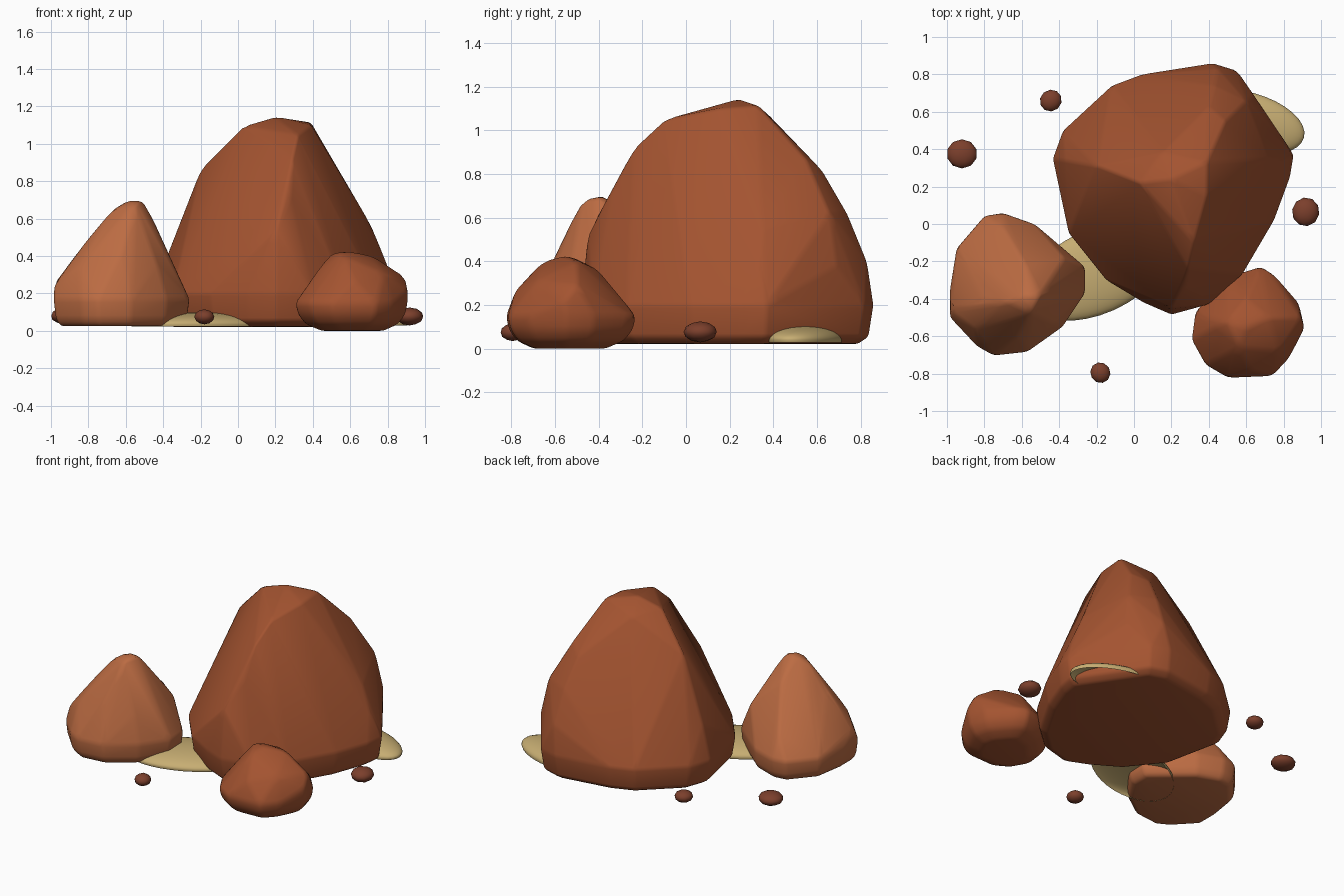
import bpy, bmesh, math


def material(name, rgb):
    m = bpy.data.materials.new(name)
    m.diffuse_color = (*rgb, 1)
    return m


RUST = material("rust_stone", (0.37, 0.088, 0.030))
LIGHT = material("light_rust_stone", (0.50, 0.148, 0.055))
DARK = material("dark_stone", (0.20, 0.05, 0.025))
SAND = material("sand", (0.57, 0.42, 0.17))


def finish(ob, mat, angle=60):
    ob.data.materials.append(mat)
    bpy.ops.object.select_all(action='DESELECT')
    ob.select_set(True)
    bpy.context.view_layer.objects.active = ob
    bpy.ops.object.shade_smooth_by_angle(angle=math.radians(angle))


def rock(name, mat, rim, rim_z, base, crown, bevel):
    """Convex boulder: rounded base rings (scale, z), widest rim, then crown points."""
    cx = sum(p[0] for p in rim) / len(rim)
    cy = sum(p[1] for p in rim) / len(rim)
    pts = [(x, y, rim_z) for x, y in rim] + crown
    for k, z in base:
        pts += [(cx + (x - cx) * k, cy + (y - cy) * k, z) for x, y in rim]
    bm = bmesh.new()
    for p in pts:
        bm.verts.new(p)
    res = bmesh.ops.convex_hull(bm, input=bm.verts)
    junk = set(res["geom_interior"]) | set(res["geom_unused"])
    bmesh.ops.delete(bm, geom=[v for v in junk if isinstance(v, bmesh.types.BMVert)],
                     context='VERTS')
    bmesh.ops.dissolve_limit(bm, angle_limit=math.radians(4), verts=bm.verts, edges=bm.edges)
    bmesh.ops.recalc_face_normals(bm, faces=bm.faces)
    me = bpy.data.meshes.new(name)
    bm.to_mesh(me)
    bm.free()
    ob = bpy.data.objects.new(name, me)
    bpy.context.collection.objects.link(ob)
    finish(ob, mat)
    mod = ob.modifiers.new("soft_edges", 'BEVEL')
    mod.limit_method = 'NONE'
    mod.width = bevel
    mod.segments = 2


def sand_patch(name, loc, size, turn):
    """Shallow open dome of sand."""
    bpy.ops.mesh.primitive_uv_sphere_add(segments=32, ring_count=16, radius=1, location=loc,
                                         rotation=(0, 0, math.radians(turn)))
    ob = bpy.context.object
    ob.name = name
    ob.scale = size
    bm = bmesh.new()
    bm.from_mesh(ob.data)
    bmesh.ops.delete(bm, geom=[v for v in bm.verts if v.co.z < -0.25], context='VERTS')
    bm.to_mesh(ob.data)
    bm.free()
    finish(ob, SAND)


# Large boulder
rock("large_boulder", RUST,
     [(0.42, 0.86), (0.55, 0.82), (0.63, 0.71), (0.855, 0.37), (0.835, 0.25), (0.75, 0.02),
      (0.58, -0.27), (0.40, -0.43), (0.20, -0.485), (0.05, -0.42), (-0.15, -0.30),
      (-0.35, -0.05), (-0.435, 0.35), (-0.38, 0.50), (-0.12, 0.74), (0.04, 0.80)],
     0.20, [(0.965, 0.055), (0.89, 0.022)],
     [(0.20, 0.24, 1.145), (0.39, 0.33, 1.115), (0.39, 0.15, 1.10), (0.03, 0.22, 1.095),
      (0.32, -0.10, 1.05), (0.29, -0.24, 0.92), (0.28, -0.34, 0.71), (0.20, -0.45, 0.53),
      (0.15, 0.38, 1.07), (0.40, 0.63, 0.81), (0.43, 0.74, 0.62), (0.45, 0.83, 0.40),
      (-0.20, 0.31, 0.865), (-0.37, 0.34, 0.43), (0.49, 0.55, 0.87), (0.60, 0.66, 0.62),
      (0.64, 0.69, 0.38), (0.60, 0.40, 0.74), (0.72, 0.35, 0.55), (0.79, 0.33, 0.37)],
     0.03)

# Pointed boulder on the left
rock("left_boulder", LIGHT,
     [(-0.80, 0.045), (-0.70, 0.06), (-0.53, 0.0), (-0.42, -0.10), (-0.26, -0.23),
      (-0.26, -0.37), (-0.38, -0.55), (-0.57, -0.685), (-0.75, -0.705), (-0.84, -0.655),
      (-0.985, -0.50), (-0.985, -0.35), (-0.95, -0.13)],
     0.17, [(0.965, 0.065), (0.89, 0.025)],
     [(-0.59, -0.38, 0.70), (-0.50, -0.38, 0.695), (-0.55, -0.48, 0.68),
      (-0.68, -0.42, 0.645), (-0.81, -0.40, 0.48), (-0.98, -0.46, 0.26),
      (-0.62, -0.60, 0.43), (-0.37, -0.18, 0.38), (-0.46, -0.36, 0.61),
      (-0.36, -0.38, 0.40), (-0.70, -0.02, 0.31), (-0.58, -0.22, 0.57),
      (-0.85, -0.56, 0.34), (-0.43, -0.53, 0.35)],
     0.02)

# Low boulder at front right
rock("right_boulder", RUST,
     [(0.68, -0.225), (0.75, -0.27), (0.88, -0.42), (0.91, -0.55), (0.83, -0.72),
      (0.74, -0.815), (0.50, -0.825), (0.38, -0.755), (0.305, -0.62), (0.325, -0.47),
      (0.50, -0.28)],
     0.15, [(0.95, 0.085), (0.82, 0.035), (0.55, 0.0)],
     [(0.50, -0.52, 0.42), (0.60, -0.56, 0.425), (0.72, -0.50, 0.405), (0.56, -0.66, 0.40),
      (0.43, -0.55, 0.33), (0.895, -0.50, 0.29), (0.91, -0.56, 0.22), (0.62, -0.78, 0.27),
      (0.60, -0.40, 0.36), (0.78, -0.68, 0.31)],
     0.02)

# Sand patches tucked under the rocks
sand_patch("front_sand_patch", (-0.20, -0.255, 0.035), (0.40, 0.225, 0.065), 24)
sand_patch("back_sand_patch", (0.60, 0.545, 0.042), (0.32, 0.16, 0.065), -15)

# Scattered pebbles
for i, (x, y, z, r, h) in enumerate([(-0.92, 0.375, 0.08, 0.082, 0.045),
                                     (-0.445, 0.66, 0.075, 0.06, 0.04),
                                     (0.918, 0.065, 0.077, 0.077, 0.048),
                                     (-0.18, -0.795, 0.075, 0.056, 0.04)]):
    bpy.ops.mesh.primitive_ico_sphere_add(subdivisions=2, radius=1, location=(x, y, z),
                                          rotation=(0, 0, 0.7 * i))
    bpy.context.object.name = f"pebble_{i + 1}"
    bpy.context.object.scale = (r, r * 0.95, h)
    finish(bpy.context.object, DARK)
